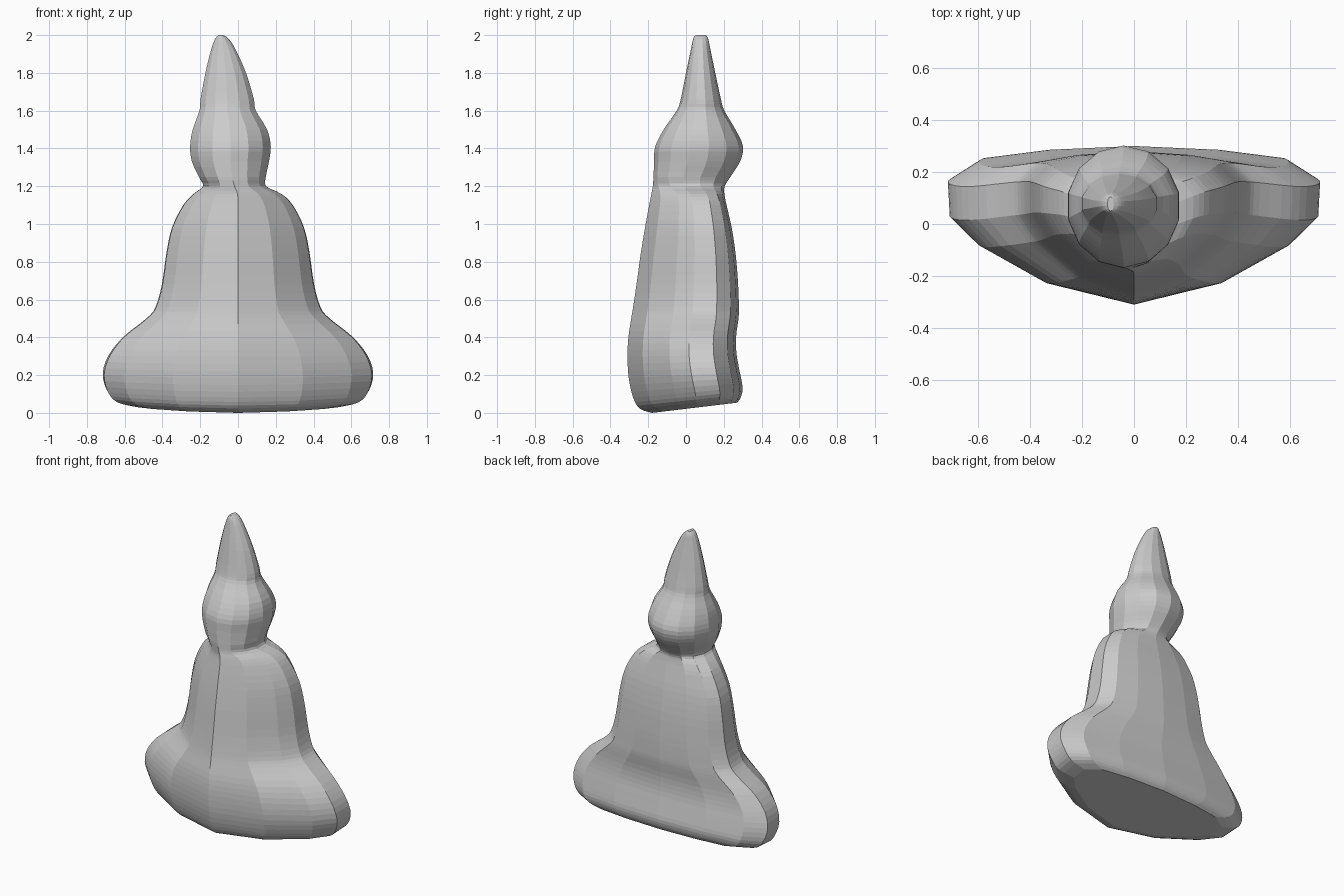
import bpy, bmesh, math

if "Cube" in bpy.data.objects:
    bpy.data.objects.remove(bpy.data.objects["Cube"])

# Half cross-section of the robe: (across 0..1, depth front 0 .. back 1)
ROBE = [(0, 0), (.48, .14), (.84, .385), (.99, .565), (1, .79), (.83, .92), (.47, .975), (0, 1)]
# Half cross-section of the head and hat: a round
ROUND = [(math.sin(i * math.pi / 7), (1 - math.cos(i * math.pi / 7)) / 2) for i in range(8)]

# Stations: z, centre x, half width, front y, back y, roundness
STATIONS = [
    (0.00, 0, .54, -.18, .270, 0),
    (0.03, 0, .645, -.245, .290, 0),
    (0.09, 0, .695, -.28, .300, 0),
    (0.19, 0, .716, -.303, .285, 0),
    (0.30, 0, .685, -.31, .268, 0),
    (0.40, 0, .610, -.305, .265, 0),
    (0.50, 0, .485, -.29, .278, 0),
    (0.56, 0, .437, -.28, .280, 0),
    (0.68, 0, .403, -.262, .276, 0),
    (0.84, 0, .380, -.24, .263, 0),
    (0.98, 0, .350, -.217, .242, 0),
    (1.10, 0, .290, -.195, .215, 0),
    (1.16, -.003, .233, -.183, .203, .2),
    (1.20, -.018, .170, -.176, .205, .7),
    (1.25, -.03, .182, -.172, .235, 1),
    (1.33, -.04, .209, -.169, .286, 1),
    (1.41, -.04, .219, -.163, .302, 1),
    (1.50, -.043, .202, -.118, .262, 1),
    (1.60, -.055, .153, -.05, .203, 1),
    (1.66, -.057, .145, -.028, .185, 1),
    (1.80, -.065, .110, 0, .155, 1),
    (1.92, -.077, .068, .025, .130, 1),
    (1.98, -.085, .037, .038, .118, 1),
    (2.00, -.09, .012, .050, .105, 1),
]


def smooth_stations(rows, steps):
    """Catmull-Rom interpolation between the stations."""
    out = []
    for i in range(len(rows) - 1):
        p0, p1, p2, p3 = (rows[min(max(i + k, 0), len(rows) - 1)] for k in (-1, 0, 1, 2))
        for s in range(steps):
            t = s / steps
            out.append([.5 * (2 * b + (c - a) * t + (2 * a - 5 * b + 4 * c - d) * t * t
                              + (3 * b - a - 3 * c + d) * t ** 3)
                        for a, b, c, d in zip(p0, p1, p2, p3)])
    return out + [list(rows[-1])]


def ring(row):
    z, cx, hw, yf, yb, k = row
    k = min(max(k, 0), 1)
    half = [(a + (c - a) * k, b + (d - b) * k) for (a, b), (c, d) in zip(ROBE, ROUND)]
    full = half + [(-u, v) for u, v in half[-2:0:-1]]
    pts = []
    for u, v in full:
        y = yf + (yb - yf) * v
        tilt = .12 * (y + .18) * max(0, 1 - z / .35)   # sole slopes up to the back
        pts.append((cx + hw * u, y, max(0, z + tilt)))
    return pts


# Robe, head and pointed hat: one continuous lofted skin
bm = bmesh.new()
rings = [[bm.verts.new(p) for p in ring(r)] for r in smooth_stations(STATIONS, 3)]
for lo, hi in zip(rings, rings[1:]):
    n = len(lo)
    for i in range(n):
        bm.faces.new((lo[i], lo[(i + 1) % n], hi[(i + 1) % n], hi[i]))
bm.faces.new(rings[0][::-1])
bm.faces.new(rings[-1])
bmesh.ops.recalc_face_normals(bm, faces=bm.faces)
mesh = bpy.data.meshes.new("robed_figure")
bm.to_mesh(mesh)
bm.free()
figure = bpy.data.objects.new("robed_figure", mesh)
bpy.context.collection.objects.link(figure)
